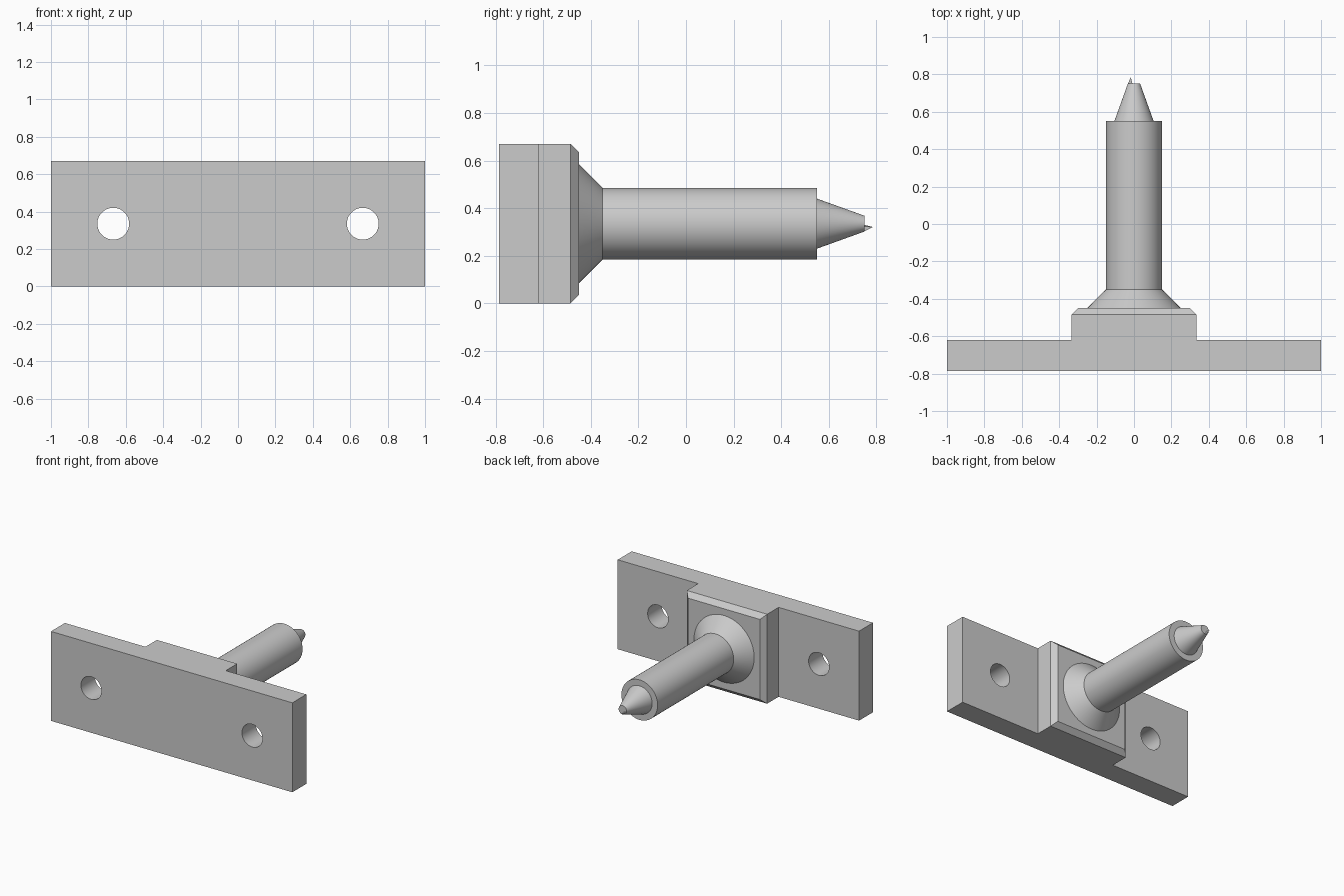
import bpy, bmesh, math
from mathutils import Matrix, Vector

if "Cube" in bpy.data.objects:
    bpy.data.objects.remove(bpy.data.objects["Cube"], do_unlink=True)

H = 0.67          # plate height
MID = H / 2       # height of the shaft axis

grey = bpy.data.materials.new("plain_grey")
grey.use_nodes = True
grey.diffuse_color = (0.6, 0.6, 0.6, 1)
grey.node_tree.nodes["Principled BSDF"].inputs["Base Color"].default_value = (0.6, 0.6, 0.6, 1)


def make(name, bm):
    bmesh.ops.recalc_face_normals(bm, faces=bm.faces)
    mesh = bpy.data.meshes.new(name)
    bm.to_mesh(mesh)
    bm.free()
    mesh.materials.append(grey)
    obj = bpy.data.objects.new(name, mesh)
    bpy.context.collection.objects.link(obj)
    return obj


def select(obj):
    bpy.ops.object.select_all(action='DESELECT')
    obj.select_set(True)
    bpy.context.view_layer.objects.active = obj


def lathe(name, profile, x=0, steps=64):
    """Revolve (radius, y) points around the axis along y."""
    bm = bmesh.new()
    verts = [bm.verts.new((x + r, y, MID)) for r, y in profile]
    edges = [bm.edges.new(pair) for pair in zip(verts, verts[1:])]
    bmesh.ops.spin(bm, geom=verts + edges, cent=(x, 0, MID), axis=(0, 1, 0),
                   angle=math.tau, steps=steps)
    bmesh.ops.remove_doubles(bm, verts=bm.verts, dist=1e-5)
    obj = make(name, bm)
    select(obj)
    bpy.ops.object.shade_smooth_by_angle(angle=math.radians(15))
    return obj


# Mounting plate with raised centre block, from one T outline
half = [(1, -0.785), (1, -0.62), (0.333, -0.62), (0.333, -0.45)]
outline = half + [(-x, y) for x, y in reversed(half)]
bm = bmesh.new()
face = bm.faces.new([bm.verts.new((x, y, 0)) for x, y in outline])
ext = bmesh.ops.extrude_face_region(bm, geom=[face])
bmesh.ops.translate(bm, vec=(0, 0, H),
                    verts=[v for v in ext["geom"] if isinstance(v, bmesh.types.BMVert)])
# Chamfer around the back face of the block
rim = [e for e in bm.edges if all(v.co.y > -0.46 for v in e.verts)]
bmesh.ops.bevel(bm, geom=rim, offset=0.035, segments=1, affect='EDGES')
plate = make("mounting_plate", bm)

# Two screw holes through the plate
for side, x in (("left", 0.667), ("right", -0.667)):
    cutter = lathe(side + "_hole_cutter",
                   [(0, -0.9), (0.085, -0.9), (0.085, -0.5), (0, -0.5)], x)
    cutter.hide_render = True
    cutter.hide_viewport = True
    cut = plate.modifiers.new(side + "_hole", 'BOOLEAN')
    cut.operation = 'DIFFERENCE'
    cut.solver = 'EXACT'
    cut.object = cutter

# Bake the holes, then remove the cutters
select(plate)
for name in [m.name for m in plate.modifiers]:
    cutter = plate.modifiers[name].object
    bpy.ops.object.modifier_apply(modifier=name)
    bpy.data.objects.remove(cutter, do_unlink=True)
bpy.ops.object.shade_smooth_by_angle(angle=math.radians(15))

# Flared collar, round shaft and tapered tip
lathe("collar", [(0, -0.452), (0.25, -0.45), (0.15, -0.35), (0, -0.35)])
lathe("shaft", [(0, -0.36), (0.15, -0.36), (0.15, 0.55), (0, 0.55)])
lathe("tapered_tip", [(0, 0.54), (0.105, 0.55), (0.033, 0.75), (0, 0.75)])

# Tiny sliver at the end of the tip
bm = bmesh.new()
base = [bm.verts.new((x, 0.749, MID + z))
        for x, z in ((-0.033, -0.005), (-0.008, -0.032), (-0.008, -0.012))]
peak = bm.verts.new((-0.017, 0.785, MID - 0.014))
bm.faces.new(base)
for i in range(3):
    bm.faces.new((base[i], base[(i + 1) % 3], peak))
make("tip_sliver", bm)
